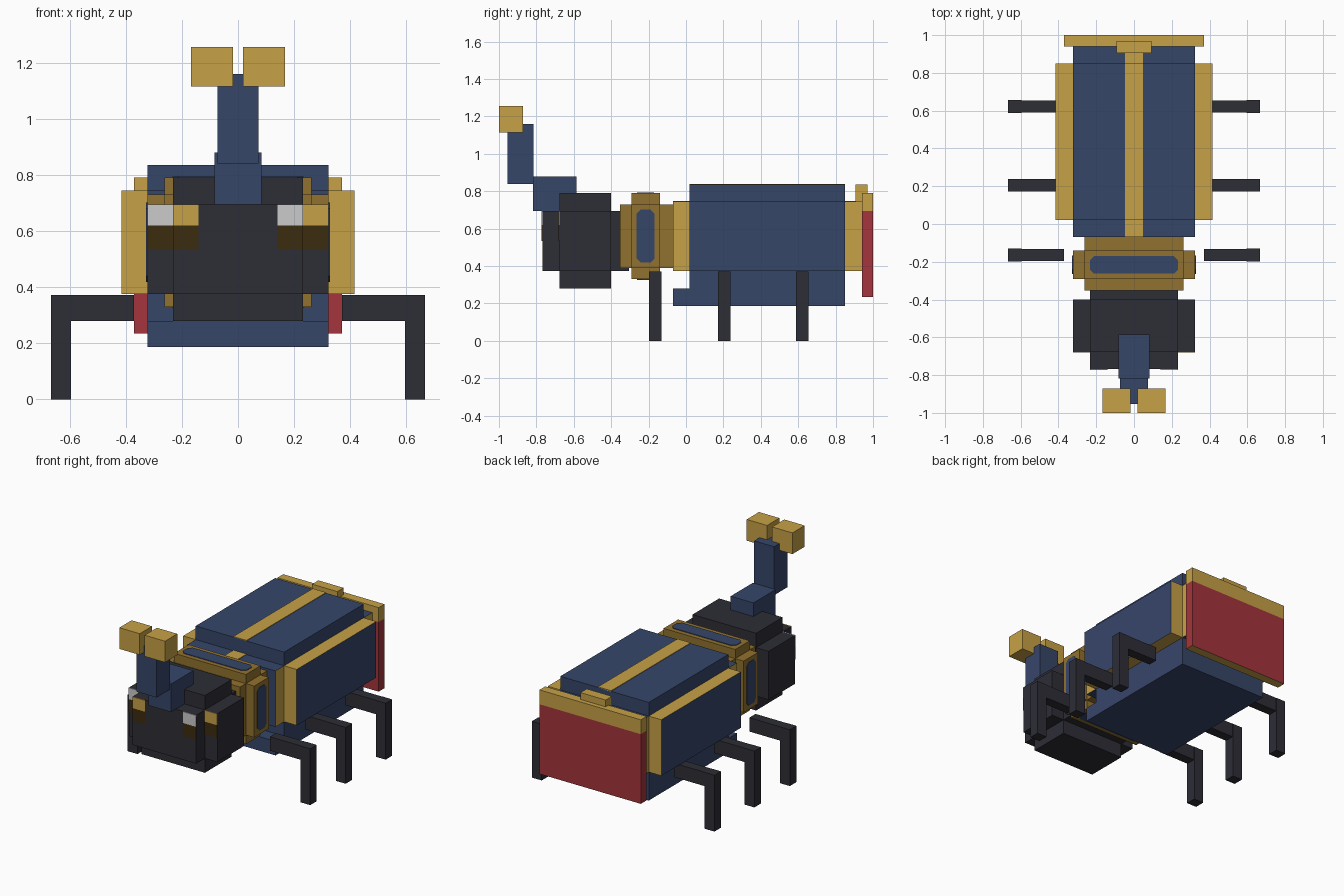
import bpy
import bmesh
from mathutils import Vector

old = bpy.data.objects.get("Cube")
if old:
    bpy.data.objects.remove(old, do_unlink=True)


def material(name, rgb):
    """Flat colour from display values 0-255, converted to linear."""
    lin = [((c / 255 + 0.055) / 1.055) ** 2.4 for c in rgb]
    m = bpy.data.materials.new(name)
    m.use_nodes = True
    m.diffuse_color = (*lin, 1)
    bsdf = next(n for n in m.node_tree.nodes if n.type == 'BSDF_PRINCIPLED')
    bsdf.inputs["Base Color"].default_value = (*lin, 1)
    return m


GOLD = material("gold", (198, 161, 70))
BRONZE = material("dark gold", (145, 113, 46))
BLUE = material("navy blue", (54, 70, 105))
COAL = material("charcoal", (45, 45, 54))
RED = material("red", (164, 53, 60))
WHITE = material("eye white", (203, 203, 203))
BROWN = material("dark brown", (60, 44, 14))


def finish(bm, name, mat, accent=None, rule=None):
    """Make an object; faces whose normal meets the rule take the accent."""
    bmesh.ops.recalc_face_normals(bm, faces=bm.faces)
    if rule:
        for f in bm.faces:
            f.normal_update()
            f.material_index = int(rule(f.normal))
    me = bpy.data.meshes.new(name)
    bm.to_mesh(me)
    bm.free()
    me.materials.append(mat)
    if accent:
        me.materials.append(accent)
    ob = bpy.data.objects.new(name, me)
    bpy.context.collection.objects.link(ob)
    return ob


def box(name, x, y, z, mat, accent=None, rule=None):
    """Box from (min, max) ranges; a single x number means -x to x."""
    if not isinstance(x, tuple):
        x = (-x, x)
    bm = bmesh.new()
    bmesh.ops.create_cube(bm, size=1)
    for v in bm.verts:
        v.co = Vector(r[0] if c < 0 else r[1] for c, r in zip(v.co, (x, y, z)))
    return finish(bm, name, mat, accent, rule)


def pair(name, x, *args):
    """Left and right copies of a box."""
    box("left_" + name, x, *args)
    box("right_" + name, (-x[1], -x[0]), *args)


def inlay(name, place, half_u, half_v, cut=0.022):
    """Thin plate with clipped corners; place maps (u, v, depth) to space."""
    bm = bmesh.new()
    a, b = half_u, half_v
    quarter = [(a, b - cut), (a - cut, b)]
    pts = quarter + [(-u, v) for u, v in reversed(quarter)]
    pts += [(-u, -v) for u, v in pts]
    low = [bm.verts.new(place(u, v, -0.004)) for u, v in pts]
    top = [bm.verts.new(place(u, v, 0.004)) for u, v in pts]
    bm.faces.new(low)
    bm.faces.new(top)
    n = len(pts)
    for i in range(n):
        j = (i + 1) % n
        bm.faces.new((low[i], low[j], top[j], top[i]))
    finish(bm, name, BLUE)


# Abdomen with lower collars at both ends and a bottom lip
box("abdomen", 0.323, (0.02, 0.85), (0.187, 0.835), BLUE)
for name, y in (("front_collar", (-0.07, 0.02)), ("rear_collar", (0.85, 0.94))):
    box(name, 0.323, y, (0.375, 0.745), BLUE, GOLD, lambda n: abs(n.x) > 0.5)
box("bottom_lip", 0.323, (-0.07, 0.02), (0.187, 0.28), BLUE)

# Wing panels: blue outside, gold edges
pair("wing_panel", (0.323, 0.415), (0.02, 0.85), (0.375, 0.745),
     GOLD, BLUE, lambda n: abs(n.x) > 0.5)

# Gold stripe along the back
for part, y, z in (("front", (-0.07, 0.02), 0.745), ("middle", (0.02, 0.85), 0.835),
                   ("rear", (0.85, 0.94), 0.745)):
    box(part + "_stripe", 0.048, y, (z - 0.004, z + 0.004), GOLD)

# Tail plate and its grip
box("tail_plate", 0.37, (0.94, 1.0), (0.235, 0.695), RED, GOLD, lambda n: n.z < -0.5)
box("tail_plate_cap", 0.37, (0.94, 1.0), (0.695, 0.79), GOLD)
box("tail_grip", 0.092, (0.905, 0.97), (0.745, 0.835), GOLD)

# Thorax: three crossed blocks with blue inlays
RING = (-0.292, -0.14)
box("thorax_core", 0.262, (-0.352, -0.07), (0.39, 0.73), BRONZE)
box("thorax_sides", 0.323, RING, (0.39, 0.73), BRONZE)
box("thorax_ridge", 0.262, RING, (0.33, 0.79), BRONZE)
mid = sum(RING) / 2
inlay("top_inlay", lambda u, v, d: (u, mid + v, 0.79 + d), 0.234, 0.046)
inlay("bottom_inlay", lambda u, v, d: (u, mid + v, 0.33 - d), 0.234, 0.046)
for side, s in (("left", 1), ("right", -1)):
    inlay(side + "_inlay", lambda u, v, d: (s * (0.323 + d), mid + v, 0.56 + u),
          0.142, 0.048)

# Head: three crossed blocks
CHEEK = (-0.677, -0.4)
box("head_core", 0.232, (-0.768, -0.305), (0.375, 0.695), COAL)
box("head_cheeks", 0.323, CHEEK, (0.375, 0.695), COAL)
box("head_crown", 0.232, CHEEK, (0.28, 0.79), COAL)

# Eyes as thin plates on the face and on the set-back cheeks
for side, s in (("left", 1), ("right", -1)):
    for part, x0, x1, y in (("inner", 0.14, 0.232, -0.768),
                            ("outer", 0.232, 0.323, CHEEK[0])):
        xs = tuple(sorted((s * x0, s * x1)))
        iris = WHITE if (s > 0) == (part == "inner") else GOLD
        box(f"{side}_{part}_eye", xs, (y - 0.004, y + 0.004), (0.62, 0.695), iris)
        box(f"{side}_{part}_eyelid", xs, (y - 0.004, y + 0.004), (0.535, 0.62), BROWN)

# Horn with forked gold tips
box("horn_base", 0.083, (-0.818, -0.585), (0.695, 0.88), BLUE)
box("horn_stem", 0.073, (-0.954, -0.816), (0.84, 1.16), BLUE)
pair("horn_tip", (0.018, 0.167), (-1.0, -0.872), (1.115, 1.255), GOLD)

# Three pairs of bent legs
for name, y in (("front", -0.165), ("middle", 0.205), ("rear", 0.622)):
    pair(name + "_upper_leg", (0.37, 0.595), (y - 0.032, y + 0.032), (0.28, 0.372), COAL)
    pair(name + "_lower_leg", (0.595, 0.667), (y - 0.034, y + 0.034), (0.0, 0.372), COAL)
